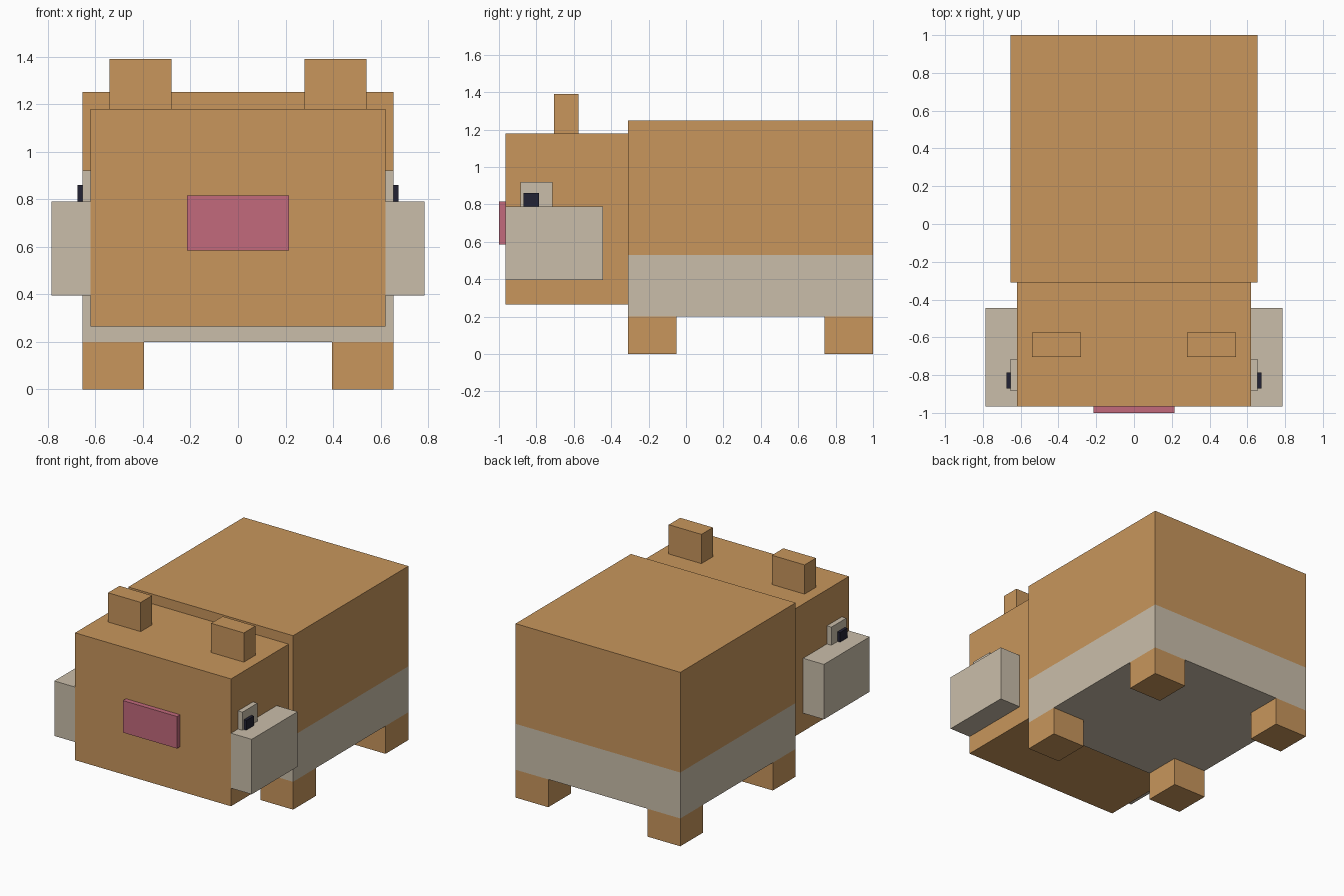
import bpy
import bmesh

if "Cube" in bpy.data.objects:
    bpy.data.objects.remove(bpy.data.objects["Cube"], do_unlink=True)


def material(name, rgb):
    mat = bpy.data.materials.new(name)
    mat.use_nodes = True
    color = (*rgb, 1)
    mat.diffuse_color = color
    mat.node_tree.nodes["Principled BSDF"].inputs["Base Color"].default_value = color
    return mat


tan = material("tan fur", (0.578, 0.305, 0.107))
cream = material("cream fur", (0.591, 0.515, 0.402))
pink = material("pink nose", (0.539, 0.144, 0.202))
dark = material("dark pupil", (0.016, 0.016, 0.033))


def box(name, x, y, z, mat):
    """Box spanning the (low, high) pair on each axis."""
    bm = bmesh.new()
    bmesh.ops.create_cube(bm, size=1)
    for v in bm.verts:
        v.co = [span[c > 0] for span, c in zip((x, y, z), v.co)]
    mesh = bpy.data.meshes.new(name)
    bm.to_mesh(mesh)
    bm.free()
    mesh.materials.append(mat)
    obj = bpy.data.objects.new(name, mesh)
    bpy.context.collection.objects.link(obj)
    return obj


def pair(name, x, y, z, mat):
    """Matching boxes on the left (+x) and right (-x)."""
    box("left_" + name, x, y, z, mat)
    box("right_" + name, (-x[1], -x[0]), y, z, mat)


# Body with a cream underside up to the belly line
BELLY = 0.53
body = box("body", (-0.655, 0.655), (-0.31, 1), (0.2, 1.25), tan)
body.data.materials.append(cream)
bm = bmesh.new()
bm.from_mesh(body.data)
bmesh.ops.bisect_plane(bm, geom=bm.verts[:] + bm.edges[:] + bm.faces[:],
                       plane_co=(0, 0, BELLY), plane_no=(0, 0, 1))
for face in bm.faces:
    face.material_index = int(face.calc_center_median().z < BELLY)
bm.to_mesh(body.data)
bm.free()

# Head and face
box("head", (-0.62, 0.62), (-0.965, -0.31), (0.265, 1.18), tan)
box("nose", (-0.215, 0.215), (-1, -0.965), (0.585, 0.815), pink)
pair("ear", (0.28, 0.54), (-0.705, -0.575), (1.18, 1.39), tan)
pair("cheek", (0.62, 0.785), (-0.965, -0.445), (0.395, 0.79), cream)
pair("eye", (0.62, 0.655), (-0.885, -0.715), (0.79, 0.92), cream)
pair("pupil", (0.655, 0.675), (-0.87, -0.785), (0.79, 0.86), dark)

# Legs
for end, y in (("front", (-0.31, -0.05)), ("back", (0.74, 1))):
    pair(end + "_leg", (0.395, 0.655), y, (0, 0.2), tan)
